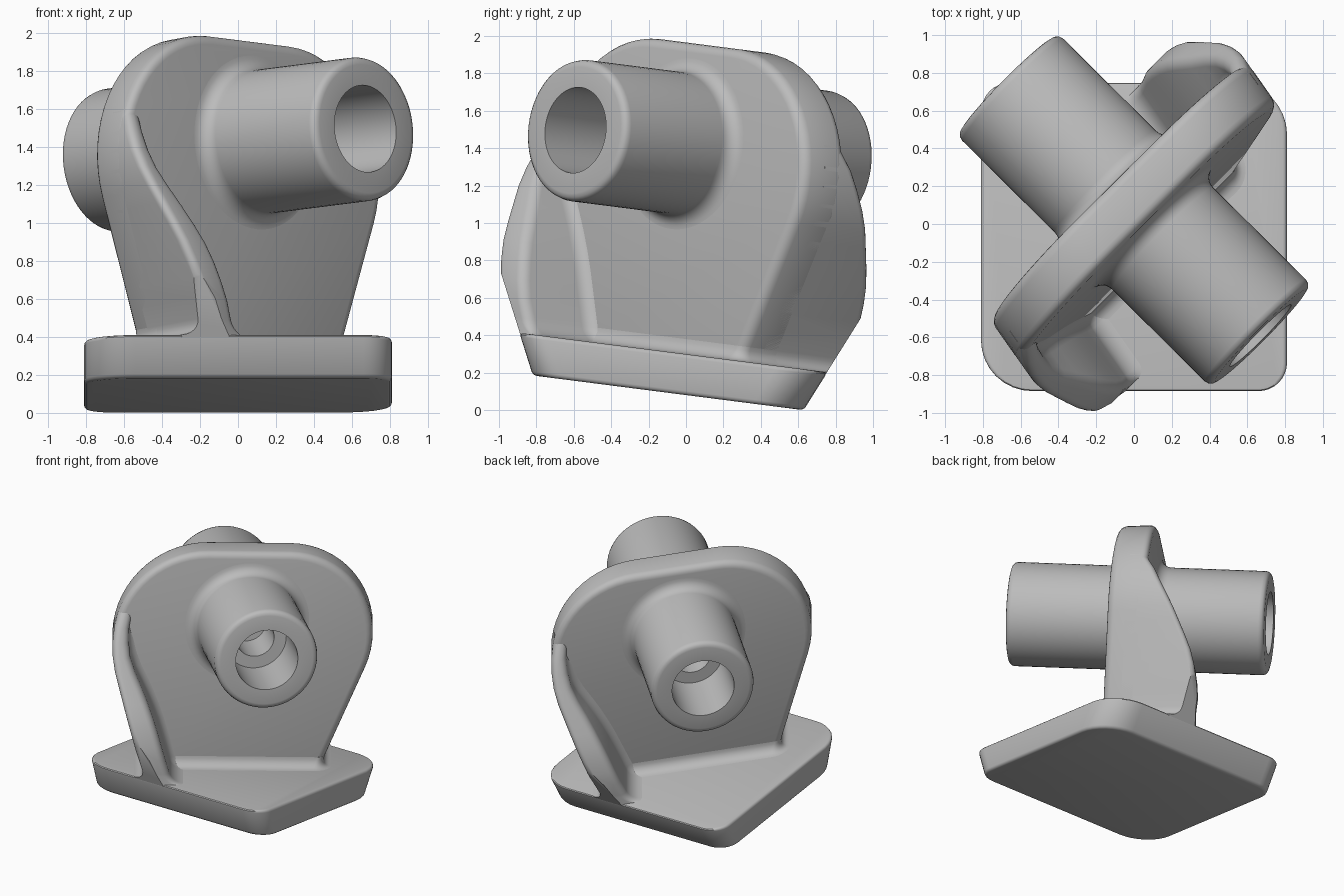
import bpy, bmesh, math
from math import sin, cos, pi, radians, sqrt
from mathutils import Matrix

old = bpy.data.objects.get("Cube")
if old:
    bpy.data.objects.remove(old, do_unlink=True)

GREY = (0.5, 0.5, 0.5, 1)
mat = bpy.data.materials.new("plain_grey")
mat.use_nodes = True
mat.diffuse_color = GREY
mat.node_tree.nodes["Principled BSDF"].inputs["Base Color"].default_value = GREY

# The whole bracket leans back; the web and tube sit on the base's diagonal
LEAN = Matrix.Translation((0, -0.095, 0.092)) @ Matrix.Rotation(radians(-7.3), 4, 'X')
QUARTER = Matrix.Rotation(pi / 4, 4, 'Z')
HALF_TURN = Matrix.Rotation(pi, 4, 'Z')
# Draft of the web's end faces, which flare towards the ribs
DRAFT = Matrix.Identity(4)
DRAFT[0][1] = 0.18

BASE_TOP = 0.217
BASE_HALF_LOW, BASE_HALF_HIGH = 0.73, 0.83
WEB_HALF = 0.135
ARC_U, ARC_Z, ARC_R = 0.30, 1.205, 0.665
SLOPE = radians(20)
FILLET = 0.08


def finish(name, bm, matrix):
    bmesh.ops.recalc_face_normals(bm, faces=bm.faces)
    bm.transform(matrix)
    mesh = bpy.data.meshes.new(name)
    bm.to_mesh(mesh)
    bm.free()
    mesh.materials.append(mat)
    obj = bpy.data.objects.new(name, mesh)
    bpy.context.collection.objects.link(obj)
    bpy.ops.object.select_all(action='DESELECT')
    obj.select_set(True)
    bpy.context.view_layer.objects.active = obj
    bpy.ops.object.shade_smooth_by_angle(angle=radians(38))


def loft(rings):
    """Closed solid through rings of equal point count."""
    bm = bmesh.new()
    loops = [[bm.verts.new(p) for p in ring] for ring in rings]
    n = len(loops[0])
    for a, b in zip(loops, loops[1:]):
        for i in range(n):
            j = (i + 1) % n
            bm.faces.new((a[i], a[j], b[j], b[i]))
    bm.faces.new(loops[0])
    bm.faces.new(loops[-1])
    bmesh.ops.recalc_face_normals(bm, faces=bm.faces)
    return bm


def round_edges(bm, width, segments):
    edges = [e for e in bm.edges if e.calc_face_angle(0) > 0.8]
    bmesh.ops.bevel(bm, geom=edges, offset=width, segments=segments,
                    profile=0.5, affect='EDGES', clamp_overlap=False)


def arc(cx, cy, r, start, sweep, steps):
    return [(cx + r * cos(start + sweep * i / steps),
             cy + r * sin(start + sweep * i / steps)) for i in range(steps + 1)]


def rounded_rect(half_x, half_y, z, radii):
    ring = []
    for k, (sx, sy) in enumerate([(1, 1), (-1, 1), (-1, -1), (1, -1)]):
        r = radii[k % 2]
        ring += [(x, y, z) for x, y in arc(sx * (half_x - r), sy * (half_y - r),
                                           r, k * pi / 2, pi / 2, 8)]
    return ring


def spread(z):
    """Extra width of an upright part in the fillet just above the base."""
    h = min(max(z - BASE_TOP, 0), FILLET)
    return FILLET - sqrt(FILLET ** 2 - (FILLET - h) ** 2)


# Base: rounded square slab, drafted at front and back
bm = loft([rounded_rect(0.81, BASE_HALF_LOW, 0, (0.27, 0.15)),
           rounded_rect(0.81, BASE_HALF_HIGH, BASE_TOP, (0.27, 0.15))])
round_edges(bm, 0.022, 3)
finish("base_plate", bm, LEAN)


# Web: flared upright plate with a rounded head
def web_edge(z):
    tangent_z = ARC_Z - ARC_R * sin(SLOPE)
    if z < tangent_z:
        return ARC_U + ARC_R * cos(SLOPE) - (tangent_z - z) * math.tan(SLOPE)
    return ARC_U + sqrt(ARC_R ** 2 - (z - ARC_Z) ** 2)


half = [(web_edge(0.12), 0.12)] + arc(ARC_U, ARC_Z, ARC_R, -SLOPE, pi / 2 + SLOPE, 18)
outline = half + [(-u, z) for u, z in reversed(half)]
bm = loft([[(u, w, z) for u, z in outline] for w in (-WEB_HALF, WEB_HALF)])
round_edges(bm, 0.05, 4)
finish("web_plate", bm, LEAN @ QUARTER @ DRAFT)

# Skirt that blends the web into the base
FILLET_HEIGHTS = [BASE_TOP + FILLET * (1 - cos(pi / 2 * i / 6)) for i in range(7)]
rings = []
for z in [BASE_TOP - 0.05] + FILLET_HEIGHTS:
    s = spread(z)
    rings.append(rounded_rect(web_edge(z) + s, WEB_HALF + s, z, (0.05 + s, 0.05 + s)))
finish("web_fillet", loft(rings), LEAN @ QUARTER @ DRAFT)


# Ribs: S-curved flanges from the web's rim to the base, trimmed by its draft
def rib_ring(z, reach, thick):
    s = spread(z)
    out = -web_edge(z) - s
    inner = -web_edge(z) + thick + s
    r = 0.05
    root = min(0.07, max(0.005, reach - r - 0.14))
    ring = [(out, 0)]
    ring += arc(out + r, r - reach, r, pi, pi / 2, 5)
    ring += arc(inner - r, r - reach, r, -pi / 2, pi / 2, 5)
    ring += arc(inner + root, -0.13 - root, root, pi, -pi / 2, 5)
    ring.append((inner + root, 0))
    return [(u, w, z) for u, w in ring]


# height, reach from the web's middle, thickness
RIB = [(0.4, 0.56, 0.2), (0.5, 0.55, 0.2), (0.6, 0.53, 0.2), (0.7, 0.5, 0.195),
       (0.8, 0.455, 0.185), (0.9, 0.405, 0.17), (1.0, 0.355, 0.15),
       (1.1, 0.3, 0.13), (1.2, 0.245, 0.12), (1.3, 0.195, 0.11), (1.42, 0.12, 0.105)]
for name, turn in (("front_rib", Matrix.Identity(4)), ("back_rib", HALF_TURN)):
    rings = [rib_ring(z, 0.55, 0.2) for z in [BASE_TOP - 0.05] + FILLET_HEIGHTS]
    bm = loft(rings + [rib_ring(*row) for row in RIB])
    bm.transform(QUARTER @ DRAFT)
    draft = (BASE_HALF_HIGH - BASE_HALF_LOW) / BASE_TOP
    bmesh.ops.bisect_plane(bm, geom=bm.verts[:] + bm.edges[:] + bm.faces[:],
                           plane_co=(0, 0.002 - BASE_HALF_LOW, 0),
                           plane_no=(0, -1, -draft), clear_outer=True)
    bmesh.ops.holes_fill(bm, edges=bm.edges[:], sides=0)
    finish(name, bm, LEAN @ turn)

# Tube: stepped bore, rounded ends, flared where it meets the web
profile = [(0.14, 0), (0.14, 0.47), (0.23, 0.47), (0.23, 0.948), (0.34, 0.948),
           (0.36, 0.943), (0.374, 0.93), (0.38, 0.908)]
profile += arc(0.38 + FILLET, WEB_HALF + FILLET, FILLET, pi, pi / 2, 6)
profile.append((0.38 + FILLET, 0))
bm = bmesh.new()
STEPS = 64
for side in (1, -1):
    rows = [[bm.verts.new((r * cos(2 * pi * i / STEPS), side * t,
                           r * sin(2 * pi * i / STEPS))) for i in range(STEPS)]
            for r, t in profile]
    for a, b in zip(rows, rows[1:]):
        for i in range(STEPS):
            j = (i + 1) % STEPS
            bm.faces.new((a[i], a[j], b[j], b[i]))
bmesh.ops.remove_doubles(bm, verts=bm.verts, dist=0.0001)
finish("cross_tube", bm, LEAN @ QUARTER @ Matrix.Translation((0, 0, 1.33)))
